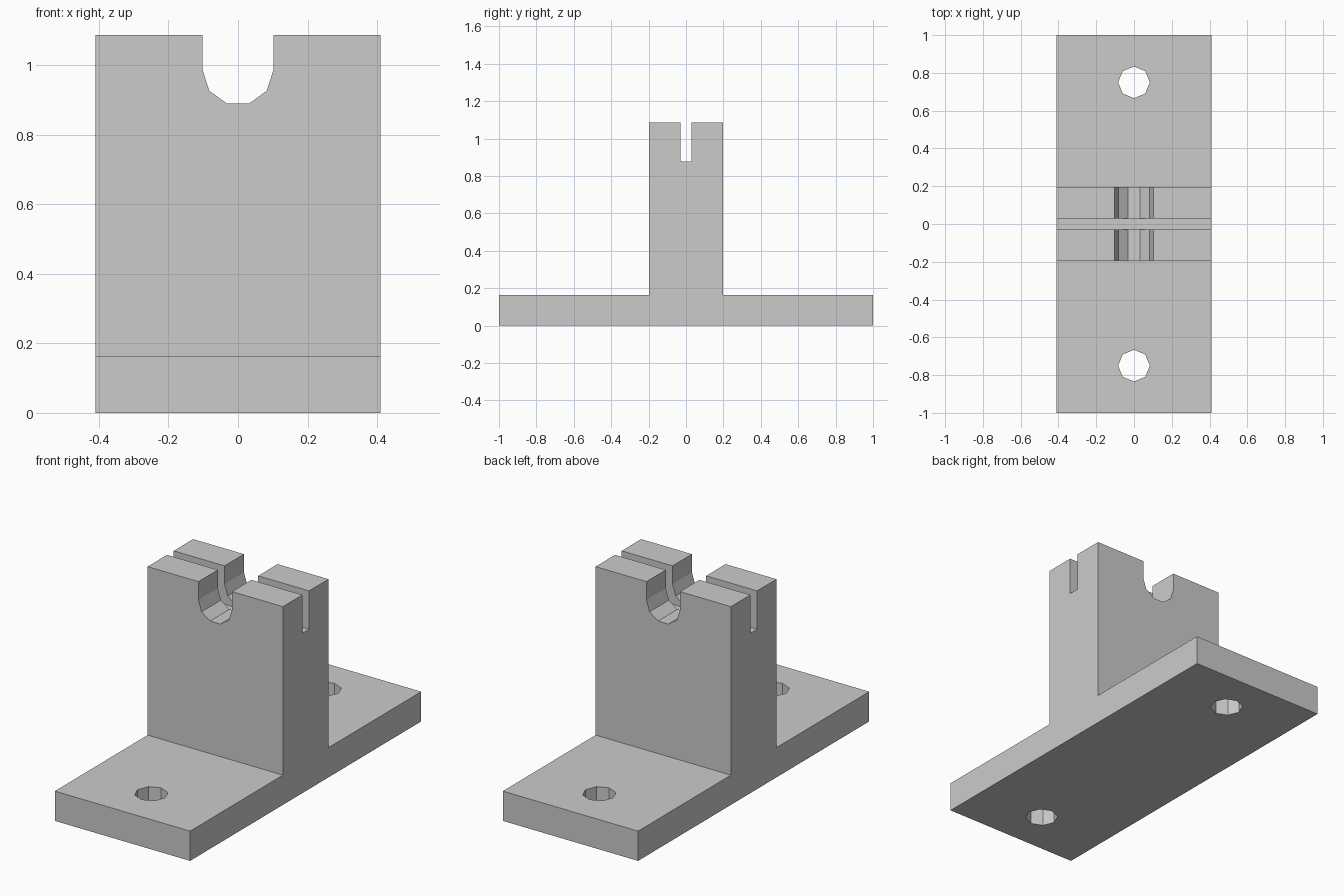
import bpy
import bmesh
import math

cube = bpy.data.objects.get("Cube")
if cube:
    bpy.data.objects.remove(cube, do_unlink=True)

HALF_W, HALF_L = 0.41, 1.0
BASE_H, TOP = 0.163, 1.086
TOWER_Y = 0.197

grey = bpy.data.materials.new("light_grey")
grey.use_nodes = True
colour = (0.6, 0.6, 0.6, 1)
grey.diffuse_color = colour
grey.node_tree.nodes["Principled BSDF"].inputs["Base Color"].default_value = colour


def prism(name, points, direction):
    """Extrude a closed outline of 3D points along a direction."""
    bm = bmesh.new()
    face = bm.faces.new([bm.verts.new(p) for p in points])
    result = bmesh.ops.extrude_face_region(bm, geom=[face])
    moved = [g for g in result["geom"] if isinstance(g, bmesh.types.BMVert)]
    bmesh.ops.translate(bm, verts=moved, vec=direction)
    bmesh.ops.recalc_face_normals(bm, faces=bm.faces)
    mesh = bpy.data.meshes.new(name)
    bm.to_mesh(mesh)
    bm.free()
    mesh.materials.append(grey)
    obj = bpy.data.objects.new(name, mesh)
    bpy.context.collection.objects.link(obj)
    return obj


def cut(target, cutter):
    """Subtract the cutter, then discard it."""
    cutter.hide_render = True
    mod = target.modifiers.new("cut", "BOOLEAN")
    mod.operation = "DIFFERENCE"
    mod.solver = "EXACT"
    mod.object = cutter
    bpy.context.view_layer.objects.active = target
    bpy.ops.object.modifier_apply(modifier=mod.name)
    bpy.data.objects.remove(cutter, do_unlink=True)


# Bracket body: an upside-down T outline run across the width
half = [(HALF_L, 0), (HALF_L, BASE_H), (TOWER_Y, BASE_H), (TOWER_Y, TOP)]
outline = half + [(-y, z) for y, z in reversed(half)]
bracket = prism("slotted_bracket", [(-HALF_W, y, z) for y, z in outline],
                (2 * HALF_W, 0, 0))

# Round-bottomed notch from front to back, half a ten-sided circle
R, CENTRE_Z = 0.102, 0.986
notch = [(R * math.cos(a), CENTRE_Z + R * math.sin(a))
         for a in (math.pi * (1 + i / 5) for i in range(6))]
notch += [(R, TOP + 0.1), (-R, TOP + 0.1)]
cut(bracket, prism("notch_cutter", [(x, -0.3, z) for x, z in notch], (0, 0.6, 0)))

# Narrow slot from side to side, slightly deeper than the notch
S, SLOT_Z = 0.029, 0.876
slot = [(-S, SLOT_Z), (S, SLOT_Z), (S, TOP + 0.1), (-S, TOP + 0.1)]
cut(bracket, prism("slot_cutter", [(-0.6, y, z) for y, z in slot], (1.2, 0, 0)))

# Eight-sided bolt hole in each foot
for side in (-1, 1):
    ring = [(0.084 * math.cos(i * math.pi / 4),
             side * 0.75 + 0.084 * math.sin(i * math.pi / 4), -0.1)
            for i in range(8)]
    cut(bracket, prism("bolt_hole_cutter", ring, (0, 0, 0.4)))
